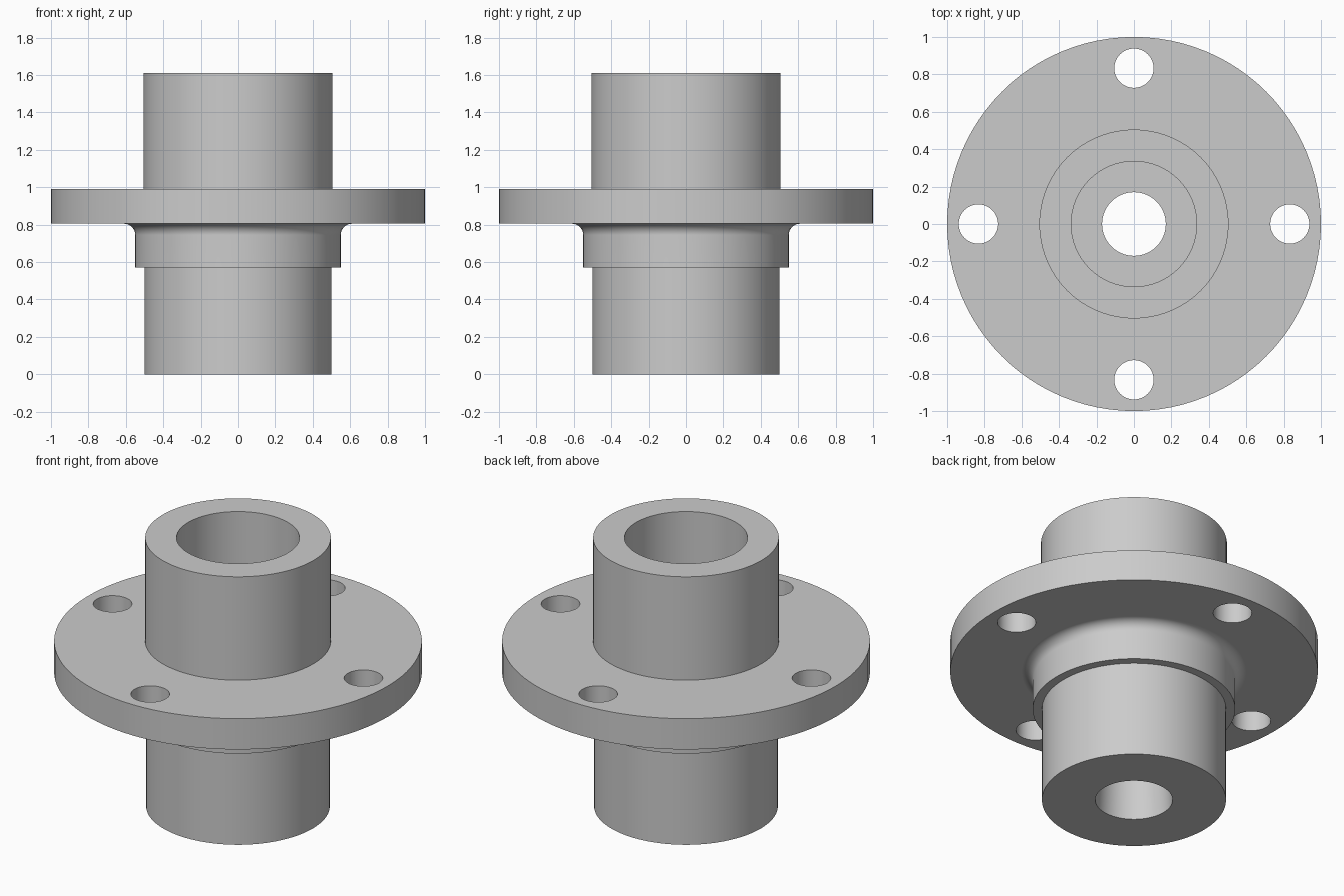
import bpy
import bmesh
from math import cos, sin, pi, radians

cube = bpy.data.objects.get("Cube")
if cube:
    bpy.data.objects.remove(cube, do_unlink=True)

SEGMENTS = 96
FLANGE_BOTTOM, FLANGE_TOP, HEIGHT = 0.805, 0.99, 1.61
COLLAR_R, FILLET = 0.55, 0.06

steel = bpy.data.materials.new("plain_grey_steel")
grey = (0.6, 0.6, 0.6, 1.0)
steel.diffuse_color = grey
steel.use_nodes = True
steel.node_tree.nodes["Principled BSDF"].inputs["Base Color"].default_value = grey


def add_object(name, bm):
    bmesh.ops.recalc_face_normals(bm, faces=bm.faces)
    mesh = bpy.data.meshes.new(name)
    bm.to_mesh(mesh)
    bm.free()
    obj = bpy.data.objects.new(name, mesh)
    bpy.context.collection.objects.link(obj)
    mesh.materials.append(steel)
    return obj


def lathe(name, profile):
    """Revolve a closed (radius, height) outline around z."""
    bm = bmesh.new()
    rings = []
    for i in range(SEGMENTS):
        a = 2 * pi * i / SEGMENTS
        rings.append([bm.verts.new((r * cos(a), r * sin(a), z)) for r, z in profile])
    n = len(profile)
    for i in range(SEGMENTS):
        here, there = rings[i], rings[(i + 1) % SEGMENTS]
        for j in range(n):
            k = (j + 1) % n
            bm.faces.new((here[j], there[j], there[k], here[k]))
    return add_object(name, bm)


# Outline: lower spigot, collar, concave fillet, flange, upper spigot, bore
fillet = [(COLLAR_R + FILLET * (1 - cos(t)), FLANGE_BOTTOM - FILLET * (1 - sin(t)))
          for t in [pi / 2 * i / 10 for i in range(11)]]
outline = [(0.21, 0), (0.5, 0), (0.5, 0.57), (COLLAR_R, 0.57)]
outline += fillet
outline += [(1, FLANGE_BOTTOM), (1, FLANGE_TOP), (0.505, FLANGE_TOP),
            (0.505, HEIGHT), (0.335, HEIGHT), (0.335, 0.8), (0.17, 0.8)]
hub = lathe("flanged_hub", outline)

# Four bolt holes through the flange
bm = bmesh.new()
for i in range(4):
    a = i * pi / 2
    made = bmesh.ops.create_cone(bm, cap_ends=True, segments=48,
                                 radius1=0.105, radius2=0.105, depth=0.5)
    bmesh.ops.translate(bm, verts=made["verts"],
                        vec=(0.833 * cos(a), 0.833 * sin(a), 0.9))
cutter = add_object("bolt_hole_cutter", bm)
cutter.hide_render = True

cut = hub.modifiers.new("bolt_holes", "BOOLEAN")
cut.operation = "DIFFERENCE"
cut.solver = "EXACT"
cut.object = cutter

bpy.ops.object.select_all(action="DESELECT")
hub.select_set(True)
bpy.context.view_layer.objects.active = hub
bpy.ops.object.modifier_apply(modifier=cut.name)
bpy.data.objects.remove(cutter, do_unlink=True)

# Smooth walls, crisp rims, flat flange faces
bpy.ops.object.shade_smooth_by_angle(angle=radians(30))
weighted = hub.modifiers.new("flat_face_normals", "WEIGHTED_NORMAL")
weighted.keep_sharp = True
